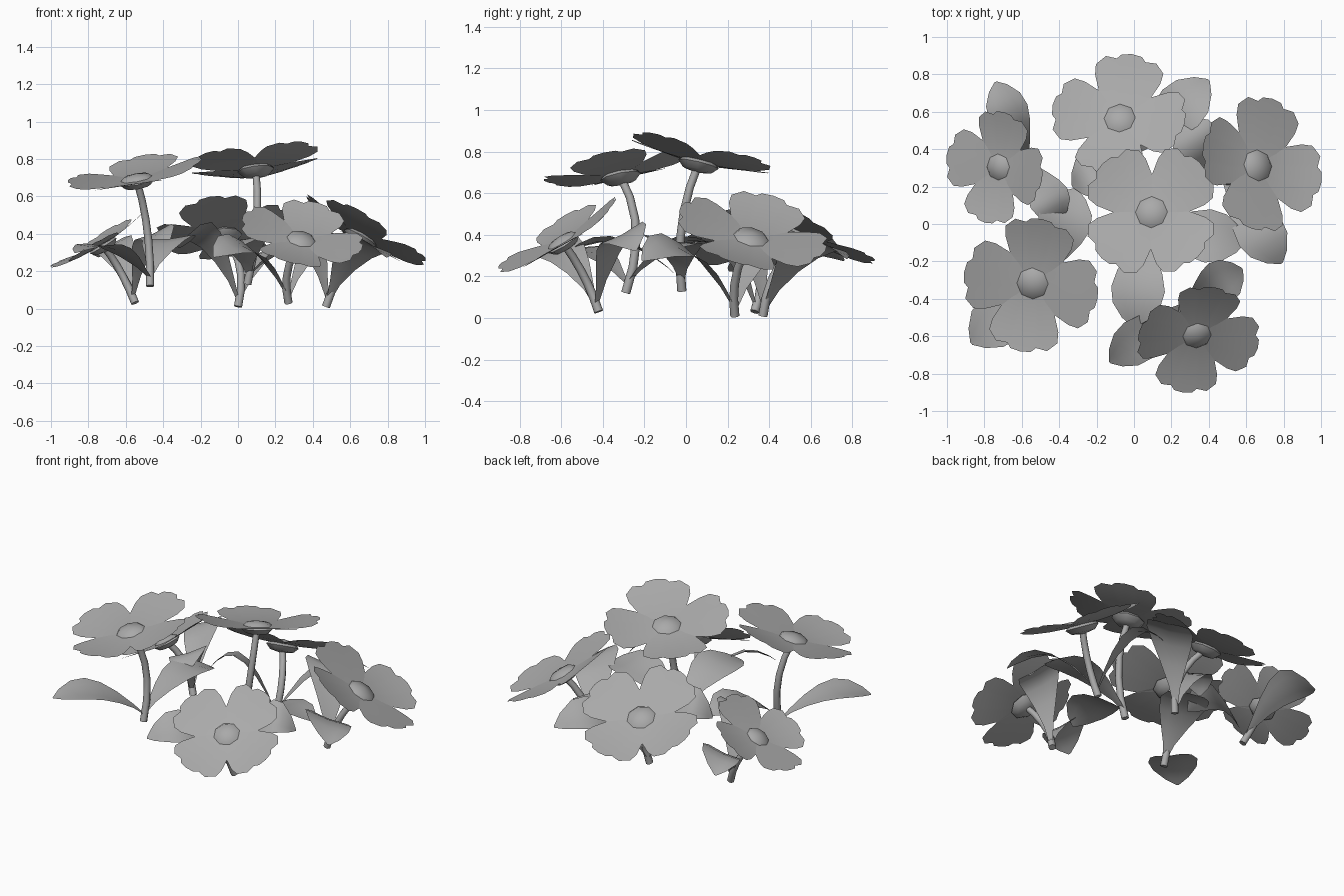
import bpy, bmesh, math
from mathutils import Vector, Matrix

if "Cube" in bpy.data.objects:
    bpy.data.objects.remove(bpy.data.objects["Cube"])

grey = bpy.data.materials.new("mid_grey")
grey.diffuse_color = (0.4, 0.4, 0.4, 1)
grey.use_nodes = True
grey.node_tree.nodes["Principled BSDF"].inputs["Base Color"].default_value = grey.diffuse_color


def make_object(name, bm):
    me = bpy.data.meshes.new(name)
    bm.to_mesh(me)
    bm.free()
    me.materials.append(grey)
    ob = bpy.data.objects.new(name, me)
    bpy.context.collection.objects.link(ob)
    bpy.ops.object.select_all(action='DESELECT')
    ob.select_set(True)
    bpy.context.view_layer.objects.active = ob
    bpy.ops.object.shade_smooth_by_angle(angle=math.radians(50))
    return ob


def skin(bm, rows, closed=False):
    """Join rows of points with faces."""
    vs = [[bm.verts.new(p) for p in row] for row in rows]
    n = len(rows[0])
    for a, b in zip(vs, vs[1:]):
        for i in range(n if closed else n - 1):
            j = (i + 1) % n
            bm.faces.new((a[i], b[i], b[j], a[j]))
    return vs


def head_matrix(head, normal):
    return Matrix.Translation(head) @ Vector((0, 0, 1)).rotation_difference(Vector(normal)).to_matrix().to_4x4()


# Four broad petals with three-lobed tips, slightly cupped
def petals(name, head, normal, radius, phase):
    bm = bmesh.new()
    cols = (-1, -0.75, -0.42, -0.3, 0, 0.3, 0.42, 0.75, 1)
    tips = (0.285, 0.335, 0.335, 0.36, 0.368, 0.36, 0.335, 0.34, 0.29)
    widths = ((0.06, 0.03), (0.25, 0.09), (0.5, 0.145), (0.8, 0.182), (1.0, 0.188))
    for k in range(4):
        rot = Matrix.Rotation(math.radians(phase + 90 * k), 4, 'Z')
        rows = []
        for t, w in widths:
            row = []
            for s, tip in zip(cols, tips):
                x = tip * t
                row.append(rot @ Vector((x, s * w, 0.012 + 0.38 * x * x)))
            rows.append(row)
        skin(bm, rows)
    bmesh.ops.transform(bm, verts=bm.verts, matrix=head_matrix(head, normal) @ Matrix.Scale(radius / 0.37, 4))
    make_object(name, bm)


# Flattened eight-sided flower centre
def centre(name, head, normal, radius):
    bm = bmesh.new()
    bmesh.ops.create_uvsphere(bm, u_segments=8, v_segments=4, radius=0.27 * radius)
    bmesh.ops.scale(bm, verts=bm.verts, vec=(1, 1, 0.42))
    bmesh.ops.transform(bm, verts=bm.verts, matrix=head_matrix(head, normal))
    make_object(name, bm)


# Bent stem swept along a quadratic path
def stem(name, base, mid, head):
    bm = bmesh.new()
    pts = []
    for i in range(6):
        t = i / 5
        ctrl = 2 * mid - 0.5 * (base + head)
        pts.append(base * (1 - t) ** 2 + ctrl * 2 * t * (1 - t) + head * t * t)
    rows = []
    for i, p in enumerate(pts):
        d = pts[min(i + 1, 5)] - pts[max(i - 1, 0)]
        q = Vector((0, 0, 1)).rotation_difference(d)
        r = 0.022 - 0.0006 * i
        rows.append([p + q @ Vector((r * math.cos(a * math.pi / 4), r * math.sin(a * math.pi / 4), 0)) for a in range(8)])
    vs = skin(bm, rows, True)
    bm.faces.new(vs[0])
    bm.faces.new(vs[-1])
    bmesh.ops.recalc_face_normals(bm, faces=bm.faces)
    make_object(name, bm)


# Arching leaf with a drooping, pointed tip
def leaf(name, base, tip, normal, scale):
    bm = bmesh.new()
    prof = ((0, 0, 0.012), (0.12, 0.40, 0.035), (0.28, 0.80, 0.08), (0.45, 1.10, 0.122),
            (0.62, 1.25, 0.145), (0.78, 1.23, 0.128), (0.92, 1.10, 0.07), (1, 0.98, 0.008))
    flat = Vector((tip.x - base.x, tip.y - base.y, 0))
    # roll most of the way towards the flower's tilt
    up = Vector((normal[0] * 0.7, normal[1] * 0.7, 1))
    side = up.cross(flat)
    side = side.normalized() * scale
    rise = tip.z - base.z
    rows = []
    for t, h, w in prof:
        p = base + flat * t + Vector((0, 0, rise * h))
        fold = Vector((0, 0, 0.08 * w))
        rows.append([p + side * w * s + fold * abs(s) for s in (-1, -0.5, 0, 0.5, 1)])
    skin(bm, rows)
    make_object(name, bm)


# name: base, stem middle, head, facing, radius, petal angle, two leaf tips
plants = {
    "middle": ((0.05, -0.02, 0.13), (0.10, -0.02, 0.45), (0.095, 0.06, 0.74),
               (-0.12, 0.24, 1), 0.37, 45, ((0.60, -0.09, 0.33), (0.0, -0.55, 0.33))),
    "back": ((0.0, 0.37, 0.01), (0.01, 0.43, 0.22), (-0.075, 0.56, 0.385),
             (-0.12, 0.52, 1), 0.365, 80, ((0.40, 0.77, 0.29), (-0.33, 0.20, 0.33))),
    "right": ((0.47, 0.235, 0.01), (0.55, 0.24, 0.20), (0.655, 0.31, 0.375),
              (0.57, 0.22, 1), 0.37, 77, ((0.25, 0.56, 0.33), (0.79, -0.21, 0.28))),
    "front": ((0.27, -0.42, 0.03), (0.265, -0.49, 0.20), (0.335, -0.59, 0.36),
              (0.2, -0.62, 1), 0.335, 78, ((-0.13, -0.74, 0.28), (0.58, -0.24, 0.33))),
    "left_front": ((-0.47, -0.29, 0.12), (-0.485, -0.24, 0.42), (-0.54, -0.315, 0.68),
                   (-0.19, -0.2, 1), 0.37, 80, ((-0.87, -0.64, 0.30), (-0.31, 0.19, 0.33))),
    "left_back": ((-0.55, 0.33, 0.03), (-0.63, 0.36, 0.20), (-0.72, 0.305, 0.335),
                  (-0.6, -0.05, 1), 0.305, 78, ((-0.74, 0.76, 0.28), (-0.39, 0.02, 0.33))),
}

for name, (base, mid, head, normal, radius, phase, tips) in plants.items():
    base, mid, head = Vector(base), Vector(mid), Vector(head)
    stem(name + "_stem", base, mid, head)
    centre(name + "_flower_centre", head, normal, radius)
    petals(name + "_petals", head, normal, radius, phase)
    for i, tip in enumerate(tips):
        leaf(f"{name}_leaf_{i + 1}", base + (mid - base) * 0.15, Vector(tip), normal, radius / 0.37)
